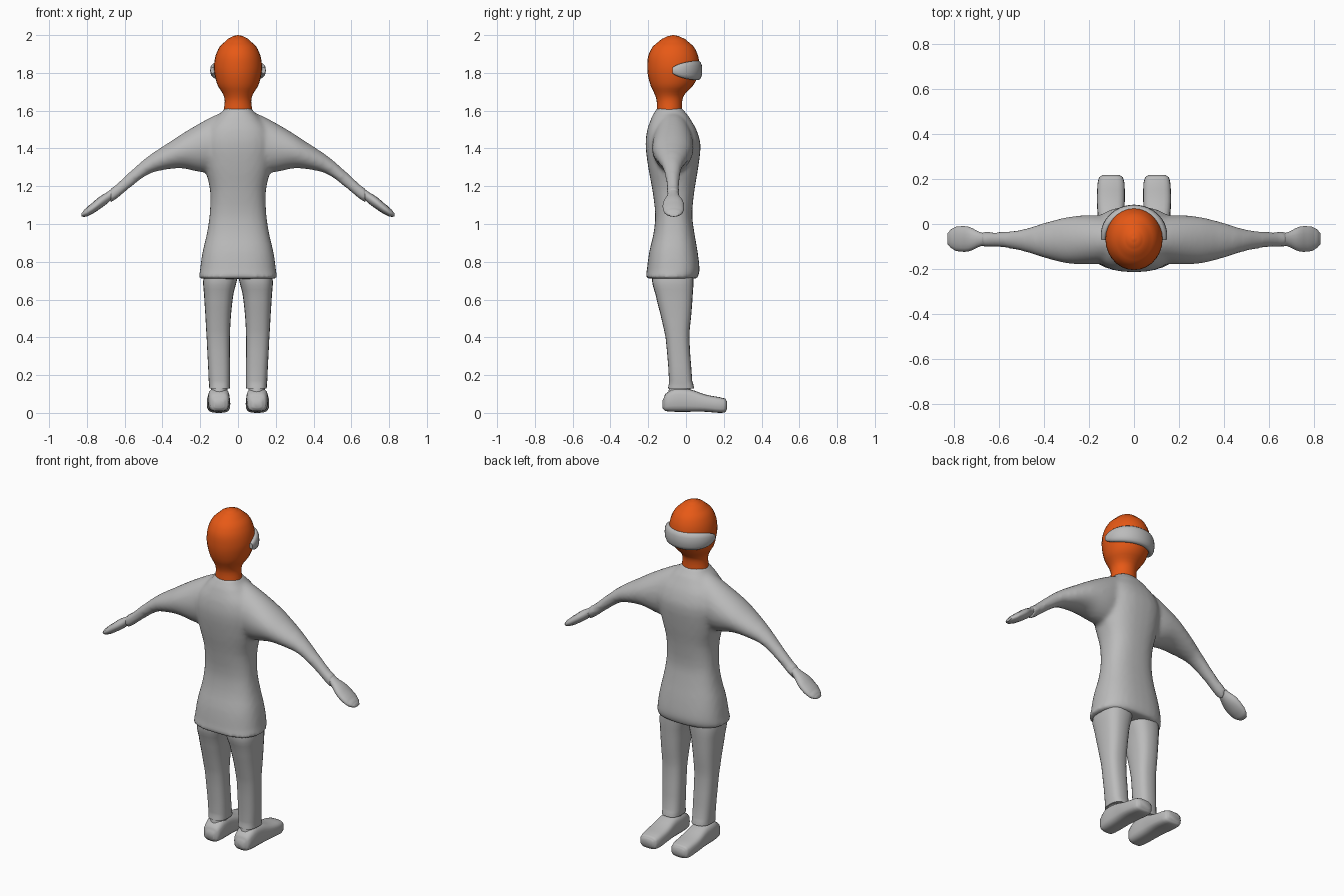
import bpy, bmesh
from math import sin, cos, pi, copysign, radians

old = bpy.data.objects.get("Cube")
if old:
    bpy.data.objects.remove(old)


def material(name, colour):
    m = bpy.data.materials.new(name)
    m.use_nodes = True
    m.diffuse_color = colour
    node = next(n for n in m.node_tree.nodes if n.type == 'BSDF_PRINCIPLED')
    node.inputs["Base Color"].default_value = colour
    node.inputs["Roughness"].default_value = 0.7
    return m


GREY = material("cloth grey", (0.5, 0.5, 0.5, 1))
ORANGE = material("bright orange", (0.8, 0.1, 0.008, 1))


def spline(rows, steps):
    """Smoothly interpolate the section rows."""
    out = []
    for i in range(len(rows) - 1):
        a, b, c, d = (rows[max(i - 1, 0)], rows[i], rows[i + 1],
                      rows[min(i + 2, len(rows) - 1)])
        for k in range(steps):
            t = k / steps
            row = [q + t * (r - p) / 2 + t * t * (2 * p - 5 * q + 4 * r - s) / 2
                   + t ** 3 * (3 * q - p - 3 * r + s) / 2
                   for p, q, r, s in zip(a, b, c, d)]
            row[0] = b[0] + t * (c[0] - b[0])
            out.append(row)
    return out + [rows[-1]]


def skin(bm, rings):
    """Bridge rings of points and cap both ends."""
    vs = [[bm.verts.new(p) for p in ring] for ring in rings]
    n = len(vs[0])
    for a, b in zip(vs, vs[1:]):
        for i in range(n):
            bm.faces.new((a[i], a[(i + 1) % n], b[(i + 1) % n], b[i]))
    bm.faces.new(vs[0])
    bm.faces.new(vs[-1])


def loft(bm, axis, rows, n=24, power=2.0, steps=3):
    """Rows are (position, u min, u max, v min, v max) along an axis."""
    rings = []
    for t, u0, u1, v0, v1 in spline(rows, steps):
        ring = []
        for i in range(n):
            a = 2 * pi * i / n
            c, s = cos(a), sin(a)
            u = (u0 + u1) / 2 + (u1 - u0) / 2 * copysign(abs(c) ** (2 / power), c)
            v = (v0 + v1) / 2 + (v1 - v0) / 2 * copysign(abs(s) ** (2 / power), s)
            ring.append({'x': (t, u, v), 'y': (u, t, v), 'z': (u, v, t)}[axis])
        rings.append(ring)
    skin(bm, rings)


def finish(name, bm, mat, mirror=False):
    bmesh.ops.recalc_face_normals(bm, faces=bm.faces)
    me = bpy.data.meshes.new(name)
    bm.to_mesh(me)
    bm.free()
    me.materials.append(mat)
    ob = bpy.data.objects.new(name, me)
    bpy.context.collection.objects.link(ob)
    if mirror:
        ob.modifiers.new("Mirror", 'MIRROR').use_mirror_merge = False
    bpy.ops.object.select_all(action='DESELECT')
    ob.select_set(True)
    bpy.context.view_layer.objects.active = ob
    bpy.ops.object.shade_smooth_by_angle(angle=radians(50))
    return ob


# Tunic: torso and sleeves blended into one skin
bm = bmesh.new()
torso = [(0.71, 0.208, -0.215, 0.06), (0.75, 0.202, -0.208, 0.072), (0.85, 0.188, -0.195, 0.062),
         (0.95, 0.165, -0.172, 0.045), (1.05, 0.15, -0.163, 0.033), (1.18, 0.148, -0.178, 0.045),
         (1.3, 0.175, -0.2, 0.065), (1.42, 0.19, -0.214, 0.077), (1.5, 0.17, -0.205, 0.055),
         (1.57, 0.11, -0.18, 0.015), (1.615, 0.07, -0.155, -0.02)]
loft(bm, 'z', [(z, -w, w, a, b) for z, w, a, b in torso], 32, 2.5)
sleeve = [(0.0, -0.17, 0.03, 1.3, 1.605), (0.1, -0.175, 0.035, 1.27, 1.585),
          (0.2, -0.18, 0.04, 1.275, 1.535), (0.3, -0.175, 0.03, 1.295, 1.475),
          (0.4, -0.15, 0.005, 1.285, 1.41), (0.48, -0.125, -0.02, 1.26, 1.355),
          (0.58, -0.105, -0.035, 1.185, 1.27), (0.68, -0.102, -0.035, 1.11, 1.185)]
loft(bm, 'x', [(-r[0], *r[1:]) for r in sleeve[:0:-1]] + sleeve)
tunic = finish("tunic", bm, GREY)
remesh = tunic.modifiers.new("Blend", 'REMESH')
remesh.mode = 'VOXEL'
remesh.voxel_size = 0.012
remesh.use_smooth_shade = True
soft = tunic.modifiers.new("Soften", 'SMOOTH')
soft.factor = 0.5
soft.iterations = 6

# Hands
bm = bmesh.new()
loft(bm, 'x', [(0.6, -0.09, -0.045, 1.185, 1.235), (0.68, -0.098, -0.038, 1.12, 1.178),
               (0.735, -0.122, -0.012, 1.077, 1.143), (0.79, -0.12, -0.012, 1.045, 1.098),
               (0.815, -0.105, -0.025, 1.038, 1.075), (0.828, -0.09, -0.04, 1.04, 1.058)], 16)
finish("hands", bm, GREY, True)

# Trouser legs
bm = bmesh.new()
loft(bm, 'z', [(0.13, 0.043, 0.152, -0.095, 0.043), (0.17, 0.042, 0.155, -0.09, 0.033),
               (0.4, 0.043, 0.166, -0.108, 0.018), (0.52, 0.037, 0.173, -0.135, 0.028),
               (0.63, 0.024, 0.18, -0.162, 0.036), (0.7, 0.006, 0.184, -0.18, 0.04),
               (0.78, -0.01, 0.17, -0.175, 0.04)], 24, 2.6)
finish("trouser_legs", bm, GREY, True)

# Shoes, with ankles rising into the trousers
bm = bmesh.new()
loft(bm, 'y', [(-0.125, 0.075, 0.125, 0.025, 0.065), (-0.11, 0.052, 0.148, 0.01, 0.1),
               (-0.06, 0.045, 0.158, 0.006, 0.13), (0.02, 0.045, 0.16, 0.006, 0.125),
               (0.1, 0.041, 0.165, 0.006, 0.098), (0.18, 0.042, 0.162, 0.0, 0.083),
               (0.208, 0.05, 0.155, 0.004, 0.075), (0.218, 0.065, 0.14, 0.02, 0.06)], 20, 3.2)
loft(bm, 'z', [(0.07, 0.055, 0.145, -0.1, 0.025), (0.16, 0.055, 0.142, -0.085, 0.025)], 20)
finish("shoes", bm, GREY, True)

# Head and neck
bm = bmesh.new()
head = [(1.595, 0.076, -0.155, -0.02), (1.65, 0.07, -0.155, -0.02), (1.685, 0.078, -0.165, -0.008),
        (1.73, 0.106, -0.186, 0.035), (1.78, 0.121, -0.2, 0.062), (1.83, 0.127, -0.205, 0.071),
        (1.89, 0.119, -0.2, 0.064), (1.94, 0.096, -0.175, 0.04), (1.98, 0.054, -0.128, -0.006),
        (1.995, 0.026, -0.095, -0.039), (2.0, 0.004, -0.071, -0.063)]
loft(bm, 'z', [(z, -w, w, a, b) for z, w, a, b in head], 28)
finish("head", bm, ORANGE)

# Goggles wrapping round the face, tapering to the temples
bm = bmesh.new()
rings = []
for k in range(25):
    a = radians(-92 + 184 * k / 24)
    taper = max(1 - (abs(a) / radians(95)) ** 3, 0)
    height = 0.008 + 0.044 * taper ** 0.7
    depth = 0.009 + 0.014 * taper
    ring = []
    for i in range(14):
        b = 2 * pi * i / 14
        r = depth * cos(b)
        ring.append(((0.135 + r) * sin(a), -0.067 + (0.13 + r) * cos(a),
                     1.813 + height * copysign(abs(sin(b)) ** 0.8, sin(b))))
    rings.append(ring)
skin(bm, rings)
finish("goggles", bm, GREY)
